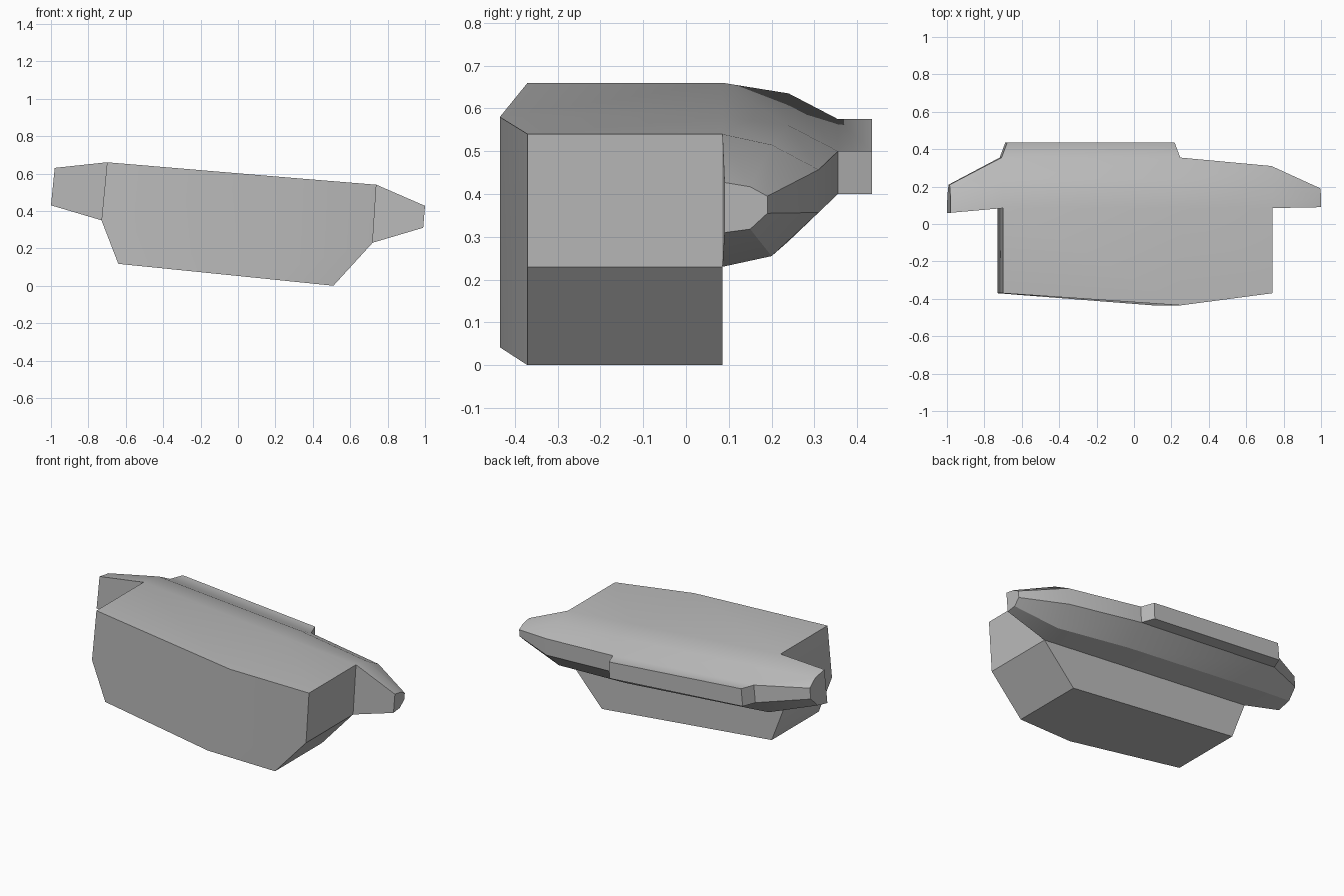
import bpy
import bmesh
import math
from mathutils import Vector

cube = bpy.data.objects.get("Cube")
if cube:
    bpy.data.objects.remove(cube)

grey = bpy.data.materials.new("plain_grey")
grey.use_nodes = True
colour = (0.5, 0.5, 0.5, 1)
grey.diffuse_color = colour
grey.node_tree.nodes["Principled BSDF"].inputs["Base Color"].default_value = colour

bm = bmesh.new()


def verts(points):
    return [bm.verts.new(p) for p in points]


# Rear bar: cross-sections (y, z) running from upper front round to lower front
SECTIONS = [
    (-0.98, -1.0, [(0.06, 0.63), (0.15, 0.615), (0.21, 0.575), (0.21, 0.51), (0.15, 0.45), (0.06, 0.43)]),
    (-0.70, -0.73, [(0.085, 0.66), (0.24, 0.635), (0.355, 0.575), (0.355, 0.47), (0.24, 0.37), (0.085, 0.35)]),
    (0.25, 0.24, [(0.085, 0.58), (0.24, 0.56), (0.355, 0.5), (0.355, 0.4), (0.24, 0.29), (0.085, 0.27)]),
    (0.74, 0.72, [(0.085, 0.54), (0.2, 0.515), (0.31, 0.457), (0.31, 0.357), (0.2, 0.255), (0.085, 0.23)]),
    (1.0, 0.99, [(0.09, 0.427), (0.15, 0.417), (0.19, 0.395), (0.19, 0.355), (0.15, 0.318), (0.09, 0.31)]),
]
rings = []
for x_top, x_low, outline in SECTIONS:
    z_top, z_low = outline[0][1], outline[-1][1]
    rings.append(verts([(x_low + (x_top - x_low) * (z - z_low) / (z_top - z_low), y, z)
                        for y, z in outline]))

flap_face = None
for n, (a, b) in enumerate(zip(rings, rings[1:])):
    for i in range(5):
        face = bm.faces.new((a[i], a[i + 1], b[i + 1], b[i]))
        if n == 1 and i == 2:
            flap_face = face
    # Only the overhanging tips need a front wall
    if n in (0, 3):
        bm.faces.new((a[5], a[0], b[0], b[5]))
bm.faces.new(rings[0])
bm.faces.new(rings[-1])

# Rear flap pulled out of the bar's back edge
flap = bmesh.ops.extrude_discrete_faces(bm, faces=[flap_face])["faces"][0]
for v in flap.verts:
    v.co += Vector((0.03 if v.co.x < 0 else -0.03, 0.08, 0))

# Main block: outline joined to the bar, extruded forward to a shallow ridge
left, mid, right = rings[1:4]
low = verts([(0.51, 0.085, 0.0), (0.1, 0.085, 0.042), (-0.64, 0.085, 0.117)])
back = [left[0], mid[0], right[0], right[5]] + low + [left[5]]
front = verts([(v.co.x, -0.435 if i in (1, 5) else -0.37, v.co.z)
               for i, v in enumerate(back)])
for i in range(len(back)):
    j = (i + 1) % len(back)
    bm.faces.new((back[i], back[j], front[j], front[i]))
bm.faces.new((front[1], front[2], front[3], front[4], front[5]))
bm.faces.new((front[0], front[1], front[5], front[6], front[7]))
bm.faces.new([left[5], mid[5], right[5]] + low)

bmesh.ops.recalc_face_normals(bm, faces=bm.faces)
mesh = bpy.data.meshes.new("block_with_rear_bar")
bm.to_mesh(mesh)
bm.free()
mesh.materials.append(grey)
obj = bpy.data.objects.new("block_with_rear_bar", mesh)
bpy.context.collection.objects.link(obj)

bpy.ops.object.select_all(action="DESELECT")
obj.select_set(True)
bpy.context.view_layer.objects.active = obj
bpy.ops.object.shade_smooth_by_angle(angle=math.radians(30))
